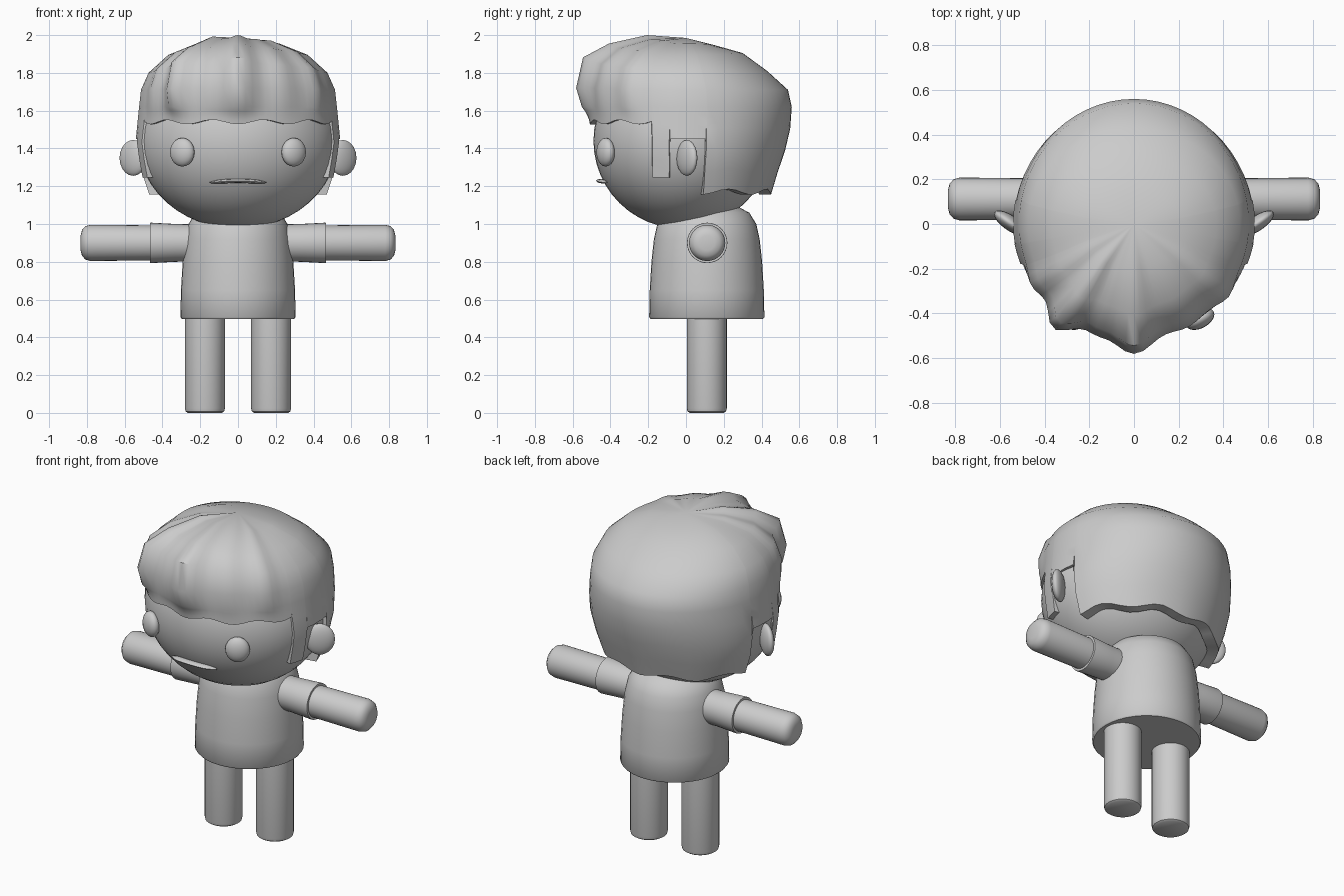
import bpy, bmesh, math
from mathutils import Vector

if "Cube" in bpy.data.objects:
    bpy.data.objects.remove(bpy.data.objects["Cube"])

grey = bpy.data.materials.new("plain_grey")
grey.diffuse_color = (0.6, 0.6, 0.6, 1)
grey.use_nodes = True
grey.node_tree.nodes["Principled BSDF"].inputs["Base Color"].default_value = grey.diffuse_color


def finish(ob, name, angle=40):
    ob.name = name
    ob.data.materials.clear()
    ob.data.materials.append(grey)
    bpy.ops.object.select_all(action='DESELECT')
    ob.select_set(True)
    bpy.context.view_layer.objects.active = ob
    bpy.ops.object.shade_smooth_by_angle(angle=math.radians(angle))
    return ob


def mesh_object(name, verts, faces, angle=40):
    me = bpy.data.meshes.new(name)
    me.from_pydata(verts, [], faces)
    bm = bmesh.new()
    bm.from_mesh(me)
    bmesh.ops.remove_doubles(bm, verts=bm.verts, dist=1e-5)
    bmesh.ops.recalc_face_normals(bm, faces=bm.faces)
    bm.to_mesh(me)
    bm.free()
    ob = bpy.data.objects.new(name, me)
    bpy.context.collection.objects.link(ob)
    return finish(ob, name, angle)


def lathe(name, profile, loc, rot=(0, 0, 0), n=32):
    verts = [(r * math.cos(2 * math.pi * i / n), r * math.sin(2 * math.pi * i / n), z)
             for r, z in profile for i in range(n)]
    faces = [(k * n + i, k * n + (i + 1) % n, (k + 1) * n + (i + 1) % n, (k + 1) * n + i)
             for k in range(len(profile) - 1) for i in range(n)]
    faces += [tuple(range(n)), tuple(range((len(profile) - 1) * n, len(profile) * n))]
    ob = mesh_object(name, verts, faces)
    ob.location, ob.rotation_euler = loc, rot
    return ob


def ellipsoid(name, loc, radii, rz=0.0, n=32):
    bpy.ops.mesh.primitive_uv_sphere_add(segments=n, ring_count=n // 2, location=loc, rotation=(0, 0, rz))
    ob = bpy.context.object
    ob.scale = radii
    return finish(ob, name, 60)


# Torso and head
lathe("torso", [(0.298, 0.498), (0.305, 0.507), (0.302, 0.65), (0.293, 0.8), (0.28, 0.92),
                (0.262, 1.0), (0.225, 1.06), (0.15, 1.1), (0.05, 1.11)], (0, 0.11, 0), n=40)
HC, HR = Vector((0, -0.02, 1.44)), Vector((0.53, 0.47, 0.465))
ellipsoid("head", HC, HR, n=48)


def face_y(x, z):
    return HC.y - HR.y * math.sqrt(max(0, 1 - (x / HR.x) ** 2 - ((z - HC.z) / HR.z) ** 2))


# Limbs, ears and eyes, left and right
for s, side in ((-1, "left"), (1, "right")):
    lathe(side + "_leg", [(0.09, 0), (0.102, 0.008), (0.106, 0.025), (0.106, 0.53)], (s * 0.175, 0.11, 0))
    turn = (0, s * math.pi / 2, 0)
    lathe(side + "_arm", [(0.09, 0.2), (0.096, 0.78), (0.088, 0.808), (0.068, 0.826), (0.04, 0.833)],
          (0, 0.112, 0.9), turn)
    lathe(side + "_sleeve", [(0.098, 0.2), (0.1, 0.33), (0.107, 0.46), (0.106, 0.466), (0.09, 0.466)],
          (0, 0.112, 0.9), turn)
    ellipsoid(side + "_ear", (s * 0.555, 0.005, 1.35), (0.085, 0.034, 0.095), s * math.radians(35), 20)
    ellipsoid(side + "_eye", (s * 0.295, -0.425, 1.38), (0.07, 0.042, 0.076), s * math.radians(28), 20)

# Mouth: thin flattened bar following the face
N, M = 16, 8
mv = []
for i in range(N + 1):
    x = -0.15 + 0.3 * i / N
    z = 1.228 - 0.4 * x * x
    t = max(0.25, 1 - abs(x / 0.15) ** 6)
    for j in range(M):
        a = 2 * math.pi * j / M
        mv.append((x, face_y(x, z) - 0.012 + 0.026 * t * math.cos(a), z + 0.011 * t * math.sin(a)))
mf = [(i * M + j, i * M + (j + 1) % M, (i + 1) * M + (j + 1) % M, (i + 1) * M + j)
      for i in range(N) for j in range(M)]
mf += [tuple(range(M)), tuple(range(N * M, N * M + M))]
mesh_object("mouth", mv, mf)

# Hair: cap blended from front, side and back profiles (radius, height)
FRONT = [(0, 1.985), (0.2, 1.98), (0.37, 1.935), (0.47, 1.85), (0.505, 1.72), (0.503, 1.62), (0.5, 1.5)]
SIDE = [(0, 1.985), (0.22, 1.955), (0.37, 1.895), (0.475, 1.80), (0.515, 1.71), (0.525, 1.62),
        (0.545, 1.42), (0.515, 1.25), (0.48, 1.16)]
BACK = [(0, 1.985), (0.14, 1.95), (0.3, 1.905), (0.43, 1.81), (0.54, 1.71), (0.56, 1.62),
        (0.56, 1.54), (0.525, 1.39), (0.45, 1.17)]
LOCKS = [(0, 0.08, 10), (-37, 0.085, 8), (-18, 0.02, 7), (27, 0.015, 8), (52, 0.025, 7), (-58, 0.025, 7)]


def radius_at(prof, z):
    pts = prof[5:]
    if z >= pts[0][1]:
        return pts[0][0]
    for (r0, z0), (r1, z1) in zip(pts, pts[1:]):
        if z >= z1:
            return r0 + (r1 - r0) * (z0 - z) / (z0 - z1)
    return pts[-1][0]


def hem(a):
    # Fringe, sideburn, ear gap, back
    a = abs(a)
    if a < 69:
        return 1.54 - 0.012 * math.cos(math.radians(a * 12))
    if a < 80:
        return 1.245
    if a < 101.5:
        return 1.45
    return 1.17 + 0.015 * math.cos(math.radians(a * 9))


half = sorted(set(list(range(4, 66, 4)) + [68.6, 69.2, 74, 79.7, 80.3, 86, 95, 101.2, 101.8] +
                  list(range(108, 180, 6))))
angles = [-a for a in reversed(half)] + [0] + half + [180]
rows = []
for k in range(11):
    row = []
    for a in angles:
        ca, sa = math.cos(math.radians(a)), math.sin(math.radians(a))
        P = FRONT if ca > 0 else BACK
        w = ca * ca
        if k < 6:
            rp, zp = P[k]
            rs, zs = SIDE[k]
            z = w * zp + (1 - w) * zs
        else:
            z = 1.62 + (hem(a) - 1.62) * min(k - 5, 4) / 4
            rp, rs = radius_at(P, z), radius_at(SIDE, z)
        bump = sum(h * math.exp(-((a - c) / d) ** 2) for c, h, d in LOCKS)
        fade = (0, 0.2, 0.65, 1, 0.95, 0.6, 0.4, 0.25, 0.15, 0.1, 0)[k]
        f = 1 + bump * fade / 0.5
        if k == 10:
            f = 0.86
        lift = 0.25 * bump * (k in (1, 2)) + 0.4 * bump * (k == 3)
        row.append((rs * sa * f, -rp * ca * f, z + lift))
    rows.append(row)
n = len(angles)
hv = [p for row in rows for p in row]
hf = [(k * n + i, k * n + (i + 1) % n, (k + 1) * n + (i + 1) % n, (k + 1) * n + i)
      for k in range(1, 10) for i in range(n)]
hf += [(0, n + i, n + (i + 1) % n) for i in range(n)]
used = mesh_object("hair", hv, hf, 45)
bm = bmesh.new()
bm.from_mesh(used.data)
bmesh.ops.delete(bm, geom=[v for v in bm.verts if not v.link_faces], context='VERTS')
bm.to_mesh(used.data)
bm.free()
